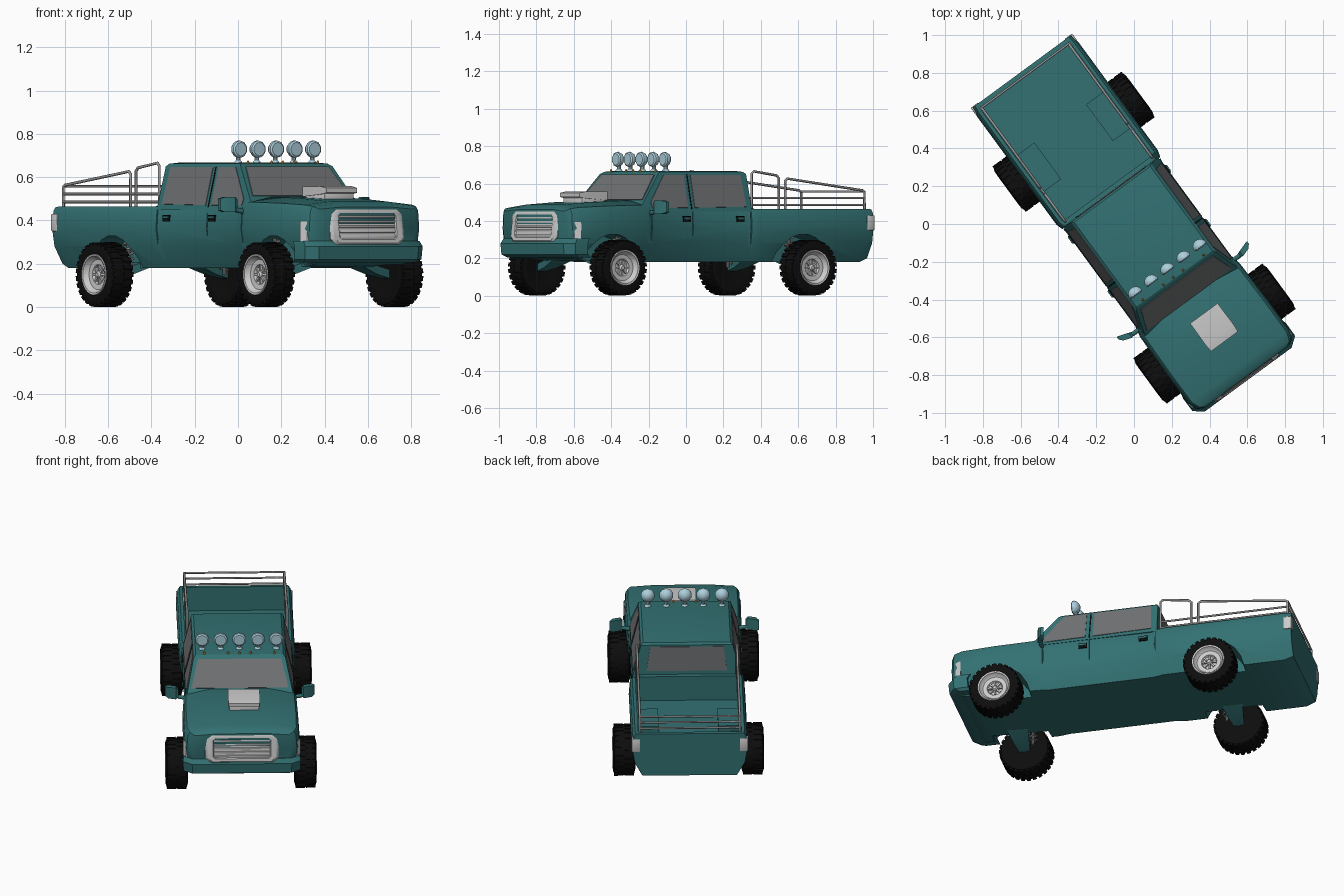
import bpy, bmesh
from math import sin, cos, pi, radians
from mathutils import Matrix, Vector

if "Cube" in bpy.data.objects:
    bpy.data.objects.remove(bpy.data.objects["Cube"])

def mat(name, r, g, b):
    m = bpy.data.materials.new(name)
    m.diffuse_color = (r, g, b, 1)
    m.use_nodes = True
    m.node_tree.nodes["Principled BSDF"].inputs["Base Color"].default_value = m.diffuse_color
    return m

TEAL = mat("teal_paint", .033, .165, .17)
BLACK = mat("rubber", .004, .004, .004)
GLASS = mat("window_grey", .16, .165, .17)
SILVER = mat("silver", .7, .71, .72)
STEEL = mat("steel", .3, .3, .3)
LAMP = mat("lamp_blue", .42, .63, .72)
AMBER = mat("amber", .8, .3, .03)

def finish(name, bm, m, angle=35):
    bmesh.ops.recalc_face_normals(bm, faces=bm.faces)
    me = bpy.data.meshes.new(name)
    bm.to_mesh(me)
    bm.free()
    me.shade_smooth()
    me.set_sharp_from_angle(angle=radians(angle))
    me.materials.append(m)
    ob = bpy.data.objects.new(name, me)
    bpy.context.collection.objects.link(ob)
    return ob

def loft(name, rings, m, closed_loop=False, angle=35):
    bm = bmesh.new()
    vs = [[bm.verts.new(p) for p in r] for r in rings]
    n = len(vs[0])
    pairs = list(zip(vs, vs[1:])) + ([(vs[-1], vs[0])] if closed_loop else [])
    for a, b in pairs:
        for i in range(n):
            bm.faces.new((a[i], a[(i + 1) % n], b[(i + 1) % n], b[i]))
    if not closed_loop:
        bm.faces.new(vs[0]); bm.faces.new(vs[-1])
    return finish(name, bm, m, angle)

def box(name, lo, hi, m, bevel=0):
    bm = bmesh.new()
    bmesh.ops.create_cube(bm, size=1)
    for v in bm.verts:
        v.co = [lo[k] + (v.co[k] + .5) * (hi[k] - lo[k]) for k in range(3)]
    if bevel:
        bmesh.ops.bevel(bm, geom=bm.edges[:], offset=bevel, segments=2, affect='EDGES', profile=.5)
    return finish(name, bm, m)

def sbox(name, s, lo, hi, m, bevel=0):
    xs = sorted((s * lo[0], s * hi[0]))
    return box(name, (xs[0], *lo[1:]), (xs[1], *hi[1:]), m, bevel)

def lathe(name, prof, c, axis, m, n=24, closed=False):
    rings = []
    for a, r in prof:
        ring = []
        for i in range(n):
            t = 2 * pi * (i + .5) / n
            u, v = r * cos(t), r * sin(t)
            ring.append(Vector(c) + Vector({'x': (a, u, v), 'y': (u, a, v), 'z': (u, v, a)}[axis]))
        rings.append(ring)
    return loft(name, rings, m, closed)

def tube(name, pts, r, m):
    cu = bpy.data.curves.new(name, 'CURVE')
    cu.dimensions = '3D'
    cu.bevel_depth, cu.bevel_resolution, cu.use_fill_caps = r, 2, True
    sp = cu.splines.new('POLY')
    sp.points.add(len(pts) - 1)
    for p, q in zip(sp.points, pts):
        p.co = (*q, 1)
    cu.materials.append(m)
    ob = bpy.data.objects.new(name, cu)
    bpy.context.collection.objects.link(ob)

def panel(name, pts, push, m):
    d = Vector(push)
    return loft(name, [[Vector(p) - d for p in pts], [Vector(p) + d for p in pts]], m)

def cut(ob, cutters):
    for c in cutters:
        b = ob.modifiers.new("cut", 'BOOLEAN')
        b.operation, b.object, b.solver = 'DIFFERENCE', c, 'EXACT'
    bpy.context.view_layer.update()
    me = bpy.data.meshes.new_from_object(ob.evaluated_get(bpy.context.evaluated_depsgraph_get()))
    ob.modifiers.clear()
    ob.data = me
    me.shade_smooth()
    me.set_sharp_from_angle(angle=radians(32))

# lower body from cross-sections: y, half width, bottom, edge height, centre height
def section(y, w, zb, zt, zc):
    half = [(.82 * w, zb), (.96 * w, .28), (w, .36), (.98 * w, zt - .02), (.94 * w, zt), (.5 * w, zc)]
    return [(x, y, z) for x, z in half] + [(-x, y, z) for x, z in reversed(half)]

body = loft("body", [section(*s) for s in (
    (-1.003, .285, .25, .452, .462), (-.985, .315, .23, .465, .475), (-.94, .332, .2, .472, .487),
    (-.75, .333, .185, .48, .50), (-.5, .328, .18, .485, .51), (-.44, .315, .18, .475, .49),
    (.18, .315, .18, .465, .47), (.24, .333, .18, .465, .465), (.95, .333, .18, .465, .465),
    (1.003, .328, .2, .462, .462))], TEAL)

WHEEL_Y = (-.72, .54)
arches, cutters = [], []
for y in WHEEL_Y:
    for s in (-1, 1):
        arches.append(lathe("arch_cutter", [(s * .2, .17), (s * .5, .195)], (0, y, .15), 'x', TEAL, 20))
cutters.append(box("bed_cutter", (-.295, .235, .315), (.295, .98, .7), TEAL))
for s in (-1, 1):
    for y in (-.46, -.185, .2):
        cutters.append(sbox("seam_cutter", s, (.308, y - .003, .2), (.4, y + .003, .48), TEAL))
cut(body, arches + cutters)
for s in (-1, 1):
    well = sbox("bed_wheel_well", s, (.17, .42, .29), (.305, .66, .35), TEAL)
    cut(well, arches)
for c in arches + cutters:
    c.hide_render = True
    c.hide_viewport = True

# cab
def cab_ring(z, y0, y1, x):
    return [(-x, y0, z), (x, y0, z), (x, y1, z), (-x, y1, z)]
cab = loft("cab", [cab_ring(.45, -.543, .21, .312), cab_ring(.65, -.379, .205, .263),
                   cab_ring(.662, -.36, .195, .25), cab_ring(.668, -.32, .16, .21)], TEAL, angle=20)

# windows
def side_pt(s, y, z):
    return (s * (.312 - (z - .45) * .245), y, z)
def front_pt(x, z):
    return (x, -.543 + (z - .45) * .82, z)
panel("windscreen", [front_pt(-.278, .512), front_pt(.278, .512), front_pt(.238, .645), front_pt(-.238, .645)],
      (0, -.004, .003), GLASS)
panel("rear_window", [(-.23, .208, .49), (.23, .208, .49), (.21, .205, .64), (-.21, .205, .64)], (0, .004, 0), GLASS)
for s in (-1, 1):
    for name, pts in (("front_side_window", ((-.45, .468), (-.212, .47), (-.212, .645), (-.345, .645), (-.455, .50))),
                      ("rear_side_window", ((-.168, .47), (.175, .475), (.165, .645), (-.168, .645)))):
        panel(name, [side_pt(s, *p) for p in pts], (s * .003, 0, .001), GLASS)
    panel("door_post_seam", [side_pt(s, y, z) for y, z in ((-.192, .46), (-.185, .46), (-.185, .65), (-.192, .65))],
          (s * .002, 0, 0), BLACK)
    # handles and mirrors
    for y in (-.225, .13):
        sbox("door_handle_recess", s, (.30, y - .025, .395), (.319, y + .025, .425), BLACK)
        sbox("door_handle", s, (.315, y - .022, .408), (.325, y + .022, .42), TEAL, .003)
    tube("mirror_arm", [(s * .30, -.465, .44), (s * .345, -.466, .447), (s * .39, -.452, .46)], .012, TEAL)
    loft("mirror", [[(s * x, y - d, z0), (s * x, y + d, z0), (s * x, y + d, z1), (s * x, y - d, z1)]
                    for x, y, d, z0, z1 in ((.352, -.465, .01, .45, .495), (.365, -.463, .016, .438, .508),
                                            (.41, -.448, .016, .438, .508), (.428, -.436, .009, .447, .5))], TEAL)
    # headlights and tail lights
    xs = [(.2, -.992), (.27, -.99), (.318, -.972), (.336, -.94), (.2, -.93)]
    loft("headlight", [[(s * x, y, z) for x, y in xs] for z in (.305, .395)], SILVER)
    sbox("tail_light", s, (.285, .96, .35), (.333, 1.007, .43), SILVER, .004)

# nose: grille, slats, bumper
def rounded(w, z0, z1, c, y):
    q = [(w, z0 + c), (w, z1 - c), (w - c, z1), (-w + c, z1), (-w, z1 - c), (-w, z0 + c), (-w + c, z0), (w - c, z0)]
    return [(x, y - .02 * (.46 - z) / .17, z) for x, z in q]
loft("grille_frame", [rounded(.21, .285, .466, .03, -.95), rounded(.21, .285, .464, .03, -.992),
                      rounded(.197, .295, .455, .028, -1.002), rounded(.165, .312, .435, .012, -1.002),
                      rounded(.16, .315, .432, .01, -.994)], SILVER)
for i in range(5):
    z = .325 + i * .023
    y = -.02 * (.46 - z) / .17
    box("grille_slat", (-.16, y - 1.0, z - .005), (.16, y - .985, z + .005), SILVER, .002)
bump = [(-.338, -.9), (-.337, -.982), (-.285, -1.022), (.285, -1.022), (.337, -.982), (.338, -.9)]
loft("front_bumper", [[(x * k, y + dy, z) for x, y in bump] for z, k, dy in
                      ((.205, .95, .035), (.22, .99, .005), (.28, 1, 0), (.305, .985, .018))], TEAL)

# hood scoop
SX = .018
box("scoop_base", (SX - .085, -.765, .485), (SX + .085, -.61, .525), SILVER, .004)
loft("scoop_lid", [[(SX - w, y, z0), (SX + w, y, z0), (SX + w, y, z1), (SX - w, y, z1)] for y, w, z0, z1 in
                   ((-.785, .088, .528, .55), (-.74, .092, .52, .558), (-.6, .09, .51, .556))], SILVER)

# roof lamps and marker lights
for i in range(5):
    x = (i - 2) * .106
    lathe("roof_lamp", [(-.022, .032), (-.016, .04), (-.004, .041), (.01, .034), (.02, .022), (.025, .008)],
          (x, -.29, .729), 'y', LAMP, 10)
    lathe("lamp_foot", [(0, .02), (.008, .018), (.014, .011), (.035, .011)], (x, -.29, .664), 'z', LAMP, 10)
for x in (-.2, -.065, 0, .065, .2):
    lathe("marker_light", [(0, .007), (.008, .006), (.015, .002)], (x, -.35, .662), 'z', AMBER, 8)

# bed rails
for s in (-1, 1):
    x = s * .286
    tube("tall_hoop", [(x, .225, .46), (x, .225, .652), (x, .24, .665), (x, .39, .643), (x, .406, .628), (x, .406, .46)], .007, STEEL)
    tube("long_hoop", [(x, .448, .46), (x, .448, .615), (x, .463, .626), (x, .96, .563), (x, .974, .553), (x, .974, .46)], .007, STEEL)
    for z in (.485, .522):
        tube("side_rail", [(x, .225, z), (x, .974, z)], .006, STEEL)
for z in (.485, .522, .557):
    tube("rear_rail", [(-.286, .974, z), (.286, .974, z)], .006, STEEL)

# wheels, arms and springs
def wheel(s, y):
    c = (0, y, .15)
    tire = [(.315, .02), (.312, .09), (.304, .115), (.31, .137), (.33, .146), (.405, .146), (.424, .138), (.431, .12), (.427, .096), (.34, .09), (.34, .02)]
    lathe("tire", [(s * a, r) for a, r in tire], c, 'x', BLACK, 36, True)
    bm = bmesh.new()
    for i in range(26):
        for k in (0, 1):
            t = 2 * pi * (i + .5 * k) / 26
            a = .338 if k else .398
            m = Matrix.Translation(c) @ Matrix.Rotation(t, 4, 'X') @ Matrix.Translation((s * a, 0, .143))
            bmesh.ops.create_cube(bm, size=1, matrix=m @ Matrix.Diagonal((.052, .022, .012, 1)))
    finish("tire_tread", bm, BLACK)
    rim = [(.335, .092), (.425, .097), (.432, .094), (.43, .086), (.414, .079), (.406, .07), (.404, .046), (.392, .04), (.39, .015), (.335, .015)]
    lathe("rim", [(s * a, r) for a, r in rim], c, 'x', SILVER, 28)
    lathe("hub", [(s * .38, .02), (s * .405, .016), (s * .412, .01)], c, 'x', SILVER, 12)
    bm = bmesh.new()
    for i in range(8):
        m = Matrix.Translation(c) @ Matrix.Rotation(2 * pi * i / 8, 4, 'X') @ Matrix.Translation((s * .396, 0, .028))
        bmesh.ops.create_cube(bm, size=1, matrix=m @ Matrix.Diagonal((.014, .009, .03, 1)))
    finish("rim_spokes", bm, SILVER)
    # suspension
    d = .06 if y < 0 else -.06
    loft("suspension_arm", [[(s * px, y + q * w, z + h) for q, h in ((-1, -.02), (1, -.02), (1, .02), (-1, .02))]
                            for px, w, z in ((.12, .07, .215), (.24, .045, .17), (.33, .03, .15))], TEAL)
    pts = [(s * .275 + .022 * cos(t), y + d + .022 * sin(t), .17 + .165 * i / 60)
           for i in range(61) for t in [i * 2 * pi / 10]]
    tube("coil_spring", pts, .005, STEEL)
    lathe("damper", [(.15, .009), (.33, .009)], (s * .275, y + d, 0), 'z', STEEL, 10)

for y in WHEEL_Y:
    for s in (-1, 1):
        wheel(s, y)

# turn the whole truck to its parked heading
R = Matrix.Rotation(radians(36.3), 4, 'Z')
for ob in bpy.data.objects:
    ob.matrix_world = R @ ob.matrix_world
